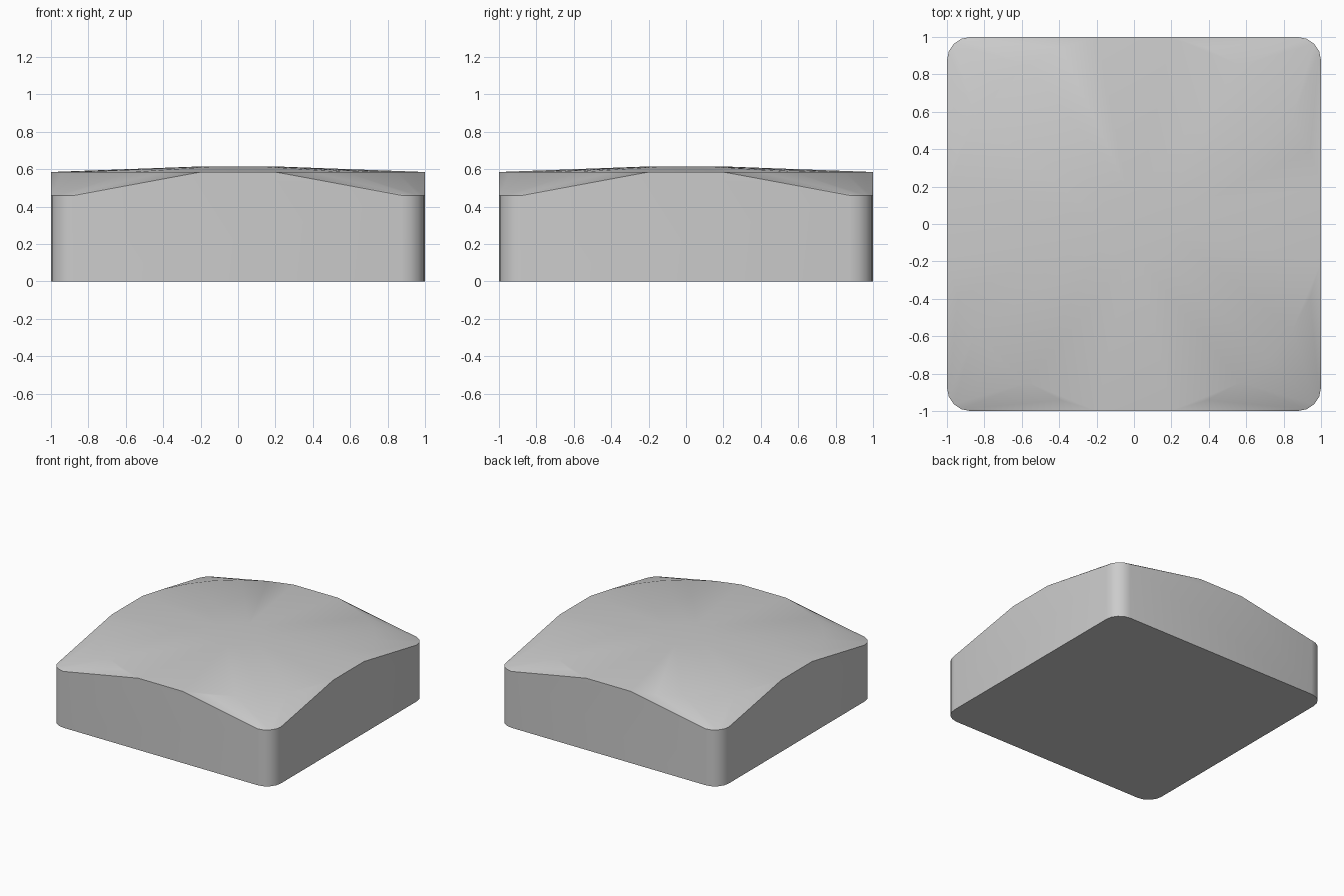
import bpy, bmesh
from math import cos, sin, pi, radians

cube = bpy.data.objects.get("Cube")
if cube:
    bpy.data.objects.remove(cube, do_unlink=True)

HALF, CORNER = 1.0, 0.125           # half width and corner radius
EDGE_Z, RIM_Z, CROWN_Z = 0.46, 0.585, 0.615
RIM_R, CROWN_R, SIDES = 1.0196, 0.2, 32


def ring(radius, z, steps=SIDES):
    return [(radius * cos(2 * pi * i / steps), radius * sin(2 * pi * i / steps), z)
            for i in range(steps)]


# Rounded-square walls, four segments per corner
points = []
for sx in (-1, 1):
    for sy in (-1, 1):
        for i in range(5):
            a = i * pi / 8
            x = sx * (HALF - CORNER + CORNER * cos(a))
            y = sy * (HALF - CORNER + CORNER * sin(a))
            points += [(x, y, 0), (x, y, EDGE_Z)]

# Circular rim cut off by the walls, and the crown of the shallow dome
points += [p for p in ring(RIM_R, RIM_Z) if max(abs(p[0]), abs(p[1])) < HALF + 0.005]
points += ring(CROWN_R, CROWN_Z)

# The solid is convex, so its skin is the hull of these sections
bm = bmesh.new()
for x, y, z in points:
    bm.verts.new((max(-HALF, min(HALF, x)), max(-HALF, min(HALF, y)), z))
bmesh.ops.convex_hull(bm, input=bm.verts)
bmesh.ops.delete(bm, geom=[v for v in bm.verts if not v.link_faces], context='VERTS')
bmesh.ops.dissolve_limit(bm, angle_limit=radians(0.5), verts=bm.verts, edges=bm.edges)
bmesh.ops.recalc_face_normals(bm, faces=bm.faces)
mesh = bpy.data.meshes.new("domed_block")
bm.to_mesh(mesh)
bm.free()

block = bpy.data.objects.new("domed_block", mesh)
bpy.context.collection.objects.link(block)

# Plain grey material
grey = bpy.data.materials.new("light_grey")
grey.use_nodes = True
colour = (0.6, 0.6, 0.6, 1)
grey.diffuse_color = colour
grey.node_tree.nodes["Principled BSDF"].inputs["Base Color"].default_value = colour
mesh.materials.append(grey)

# Smooth corners and dome, crisp outer edges
bpy.ops.object.select_all(action='DESELECT')
block.select_set(True)
bpy.context.view_layer.objects.active = block
bpy.ops.object.shade_smooth_by_angle(angle=radians(30))
